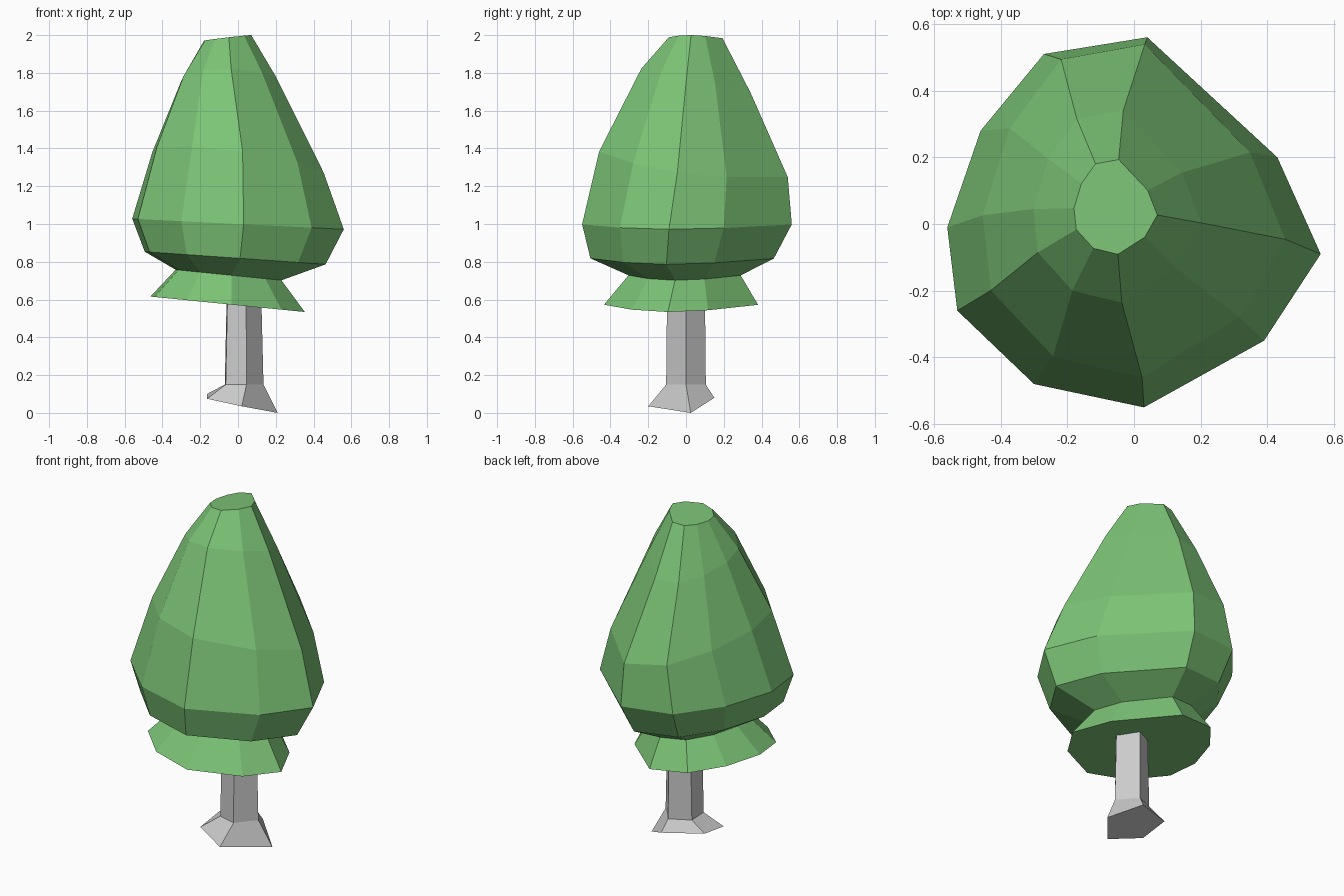
import bpy, bmesh

if "Cube" in bpy.data.objects:
    bpy.data.objects.remove(bpy.data.objects["Cube"])


def loft(name, rings):
    """Flat-shaded closed solid skinned over rings of equal point count (top to bottom)."""
    bm = bmesh.new()
    loops = [[bm.verts.new(p) for p in ring] for ring in rings]
    n = len(loops[0])
    for a, b in zip(loops, loops[1:]):
        for i in range(n):
            j = (i + 1) % n
            bm.faces.new((a[i], b[i], b[j], a[j]))
    bm.faces.new(loops[0])
    bm.faces.new(loops[-1][::-1])
    bmesh.ops.recalc_face_normals(bm, faces=bm.faces)
    mesh = bpy.data.meshes.new(name)
    bm.to_mesh(mesh)
    bm.free()
    obj = bpy.data.objects.new(name, mesh)
    bpy.context.collection.objects.link(obj)
    return obj


def ring(outline, cx, cy, z, sx, sy, tilt_x, tilt_y):
    """Outline scaled, moved and tilted."""
    return [(cx + x * sx, cy + y * sy, z + x * sx * tilt_x + y * sy * tilt_y)
            for x, y in outline]


# foliage: irregular ten-sided outline, repeated up the crown
crown_outline = [(.56, -.09), (.43, .20), (.04, .56), (-.27, .51), (-.46, .28),
                 (-.56, -.01), (-.53, -.26), (-.30, -.48), (.03, -.55), (.39, -.35)]
crown_levels = [  # centre x, y, z, scale x, y, tilt x, y
    (-.055, .05, 1.985, .223, .256, .12, -.02),
    (-.05, .05, 1.76, .45, .52, .03, -.22),
    (0, .035, 1.32, .81, .90, -.13, -.135),
    (0, 0, 1.0, 1, 1, -.05, 0),
    (-.015, -.025, .82, .855, .875, -.07, 0),
    (-.05, -.01, .73, .50, .535, -.10, 0),
    (-.055, -.03, .575, .73, .735, -.10, 0),
]
foliage = loft("foliage", [ring(crown_outline, *level) for level in crown_levels])
green = bpy.data.materials.new("leaf_green")
green.diffuse_color = (.2, .55, .18, 1)
green.use_nodes = True
green.node_tree.nodes["Principled BSDF"].inputs["Base Color"].default_value = green.diffuse_color
foliage.data.materials.append(green)

# trunk: five sides with a flared, slanted foot
trunk_outline = [(.135, 0), (.045, .105), (-.07, .045), (-.065, -.075), (.045, -.105)]
foot = [(.21, .025, 0), (.06, .15, .08), (-.165, .06, .10),
        (-.165, -.12, .075), (.02, -.20, .035)]
loft("trunk", [ring(trunk_outline, .003, 0, .68, .88, .95, 0, 0),
               ring(trunk_outline, 0, 0, .15, 1, 1, 0, 0),
               foot])
